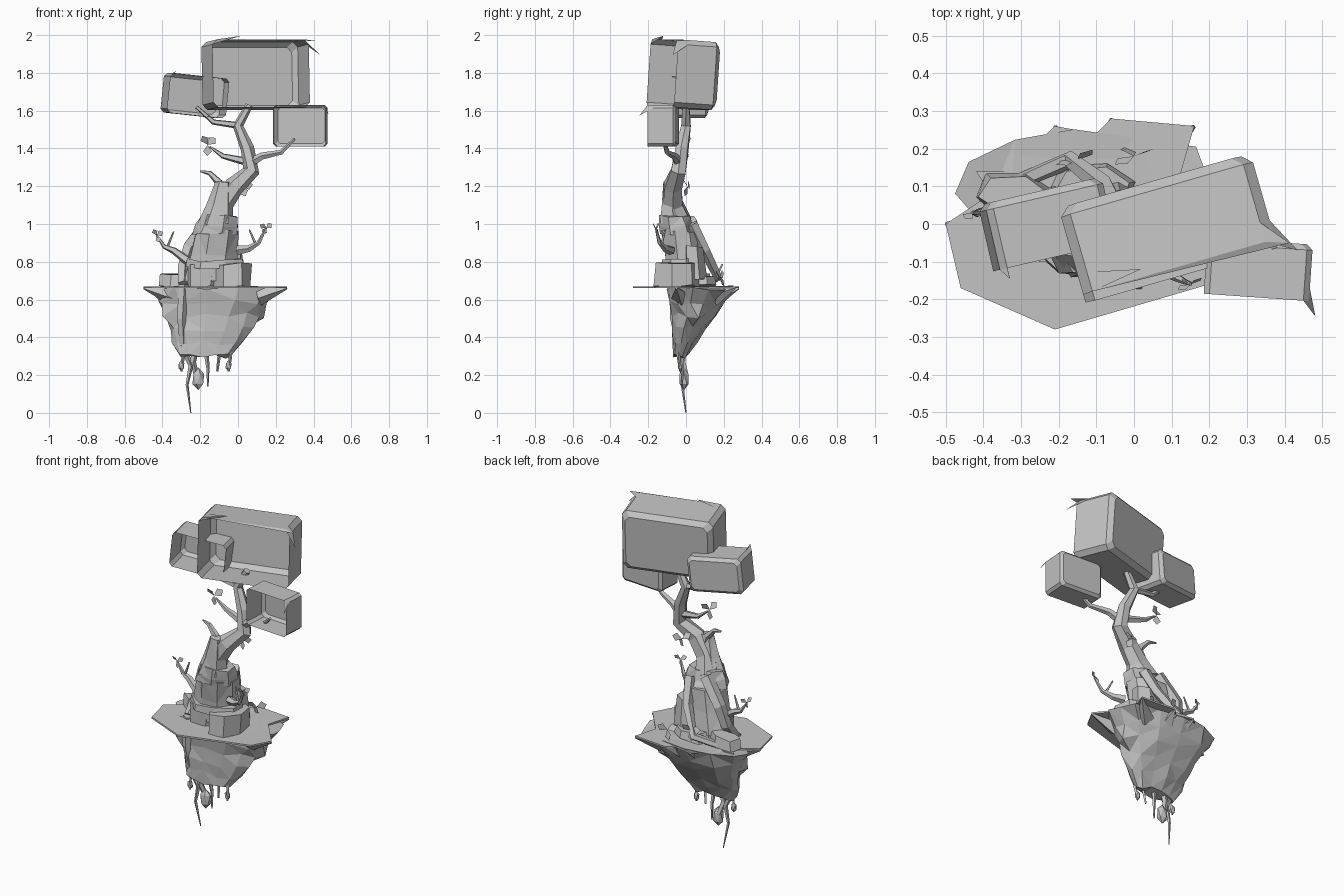
import bpy, bmesh, math, random
from mathutils import Vector, Matrix

random.seed(4)
cube = bpy.data.objects.get("Cube")
if cube:
    bpy.data.objects.remove(cube, do_unlink=True)

stone_grey = bpy.data.materials.new("stone grey")
stone_grey.use_nodes = True
stone_grey.diffuse_color = (.55, .55, .55, 1)
shader = stone_grey.node_tree.nodes["Principled BSDF"]
shader.inputs["Base Color"].default_value = stone_grey.diffuse_color


def finish(name, bm, matrix=Matrix(), closed=True):
    """Turn the working mesh into a named, coloured object."""
    if closed:
        bmesh.ops.recalc_face_normals(bm, faces=bm.faces)
    bm.transform(matrix)
    mesh = bpy.data.meshes.new(name)
    bm.to_mesh(mesh)
    bm.free()
    mesh.materials.append(stone_grey)
    bpy.context.collection.objects.link(bpy.data.objects.new(name, mesh))


def bridge(bm, rings, open_start=False):
    """Skin a list of equal point rings and cap the ends."""
    loops = [[bm.verts.new(point) for point in ring] for ring in rings]
    for low, high in zip(loops, loops[1:]):
        for i in range(len(low)):
            bm.faces.new((low[i - 1], low[i], high[i], high[i - 1]))
    if not open_start:
        bm.faces.new(reversed(loops[0]))
    bm.faces.new(loops[-1])
    return loops


def stone(name, bottom, top, levels=2, sides=7, jitter=.06, square=3):
    """Faceted rock between two boxes given as (centre, half width, half depth)."""
    rings = []
    turn = random.random()
    for level in range(levels):
        t = level / (levels - 1)
        centre = Vector(bottom[0]).lerp(Vector(top[0]), t)
        width = bottom[1] + (top[1] - bottom[1]) * t
        depth = bottom[2] + (top[2] - bottom[2]) * t
        ring = []
        for side in range(sides):
            angle = turn + math.tau * side / sides
            c, s = math.cos(angle), math.sin(angle)
            reach = random.uniform(1 - jitter, 1 + jitter)
            reach /= (abs(c) ** square + abs(s) ** square) ** (1 / square)
            lift = random.uniform(-jitter, jitter) / 6
            ring.append(centre + Vector((width * c * reach, depth * s * reach, lift)))
        rings.append(ring)
    bm = bmesh.new()
    bridge(bm, rings)
    if levels > 2:
        bmesh.ops.triangulate(bm, faces=bm.faces)
    finish(name, bm)


def limb(name, path, thick, thin, sides=5):
    """Tapered limb through a few points."""
    points = [Vector(point) for point in path]
    last = len(points) - 1
    rings = []
    for i, point in enumerate(points):
        along = (points[min(i + 1, last)] - points[max(i - 1, 0)]).normalized()
        side = along.cross(Vector((.1, 1, .2))).normalized()
        up = along.cross(side)
        radius = thick + (thin - thick) * i / last
        angles = [math.tau * k / sides for k in range(sides)]
        rings.append([point + radius * (math.cos(a) * side + math.sin(a) * up) for a in angles])
    bm = bmesh.new()
    bridge(bm, rings)
    finish(name, bm)


def bulb(name, centre, radius, height):
    """Small faceted nodule on a root."""
    bm = bmesh.new()
    bmesh.ops.create_icosphere(bm, subdivisions=1, radius=1)
    finish(name, bm, Matrix.Translation(centre) @ Matrix.Diagonal((radius, radius * .8, height, 1)))


def sprig(name, base, size=.06, count=3):
    """Folded diamond leaves fanning from one point."""
    bm = bmesh.new()
    for leaf in range(count):
        angle = math.tau * leaf / count + random.random()
        out = Vector((math.cos(angle), math.sin(angle * 2) / 2, math.sin(angle))).normalized() * size
        wide = out.cross(Vector((.3, 1, .2))).normalized() * size * .4
        root = Vector(base)
        middle = root + out * .6
        stem, left, tip, right = [bm.verts.new(p) for p in (root, middle + wide, root + out, middle - wide)]
        bm.faces.new((stem, left, tip))
        bm.faces.new((stem, tip, right))
    finish(name, bm, closed=False)


def crown(name, centre, size, cut, turns, spikes):
    """Chamfered shell, open at the front, with torn tips at its rim."""
    wide, deep, high = (side / 2 for side in size)

    def ring(y, inset):
        a, b = wide - inset, high - inset
        quarter = [(a - cut, b), (a, b - cut)]
        half = quarter + [(x, -z) for x, z in reversed(quarter)]
        return [(x, y, z) for x, z in half + [(-x, -z) for x, z in half]]

    bm = bmesh.new()
    front, back, _ = bridge(bm, [ring(-deep, 0), ring(deep - cut, 0), ring(deep, cut)], open_start=True)
    for corner, reach in spikes:
        here = front[corner]
        tip = bm.verts.new(here.co + Vector(reach))
        behind = bm.verts.new(here.co.lerp(back[corner].co, .25))
        bm.faces.new((here, tip, behind))
        bm.faces.new((front[corner - 1], tip, here))
    spin = Matrix()
    for axis, degrees in zip("ZYX", turns):
        spin = spin @ Matrix.Rotation(math.radians(degrees), 4, axis)
    finish(name, bm, Matrix.Translation(centre) @ spin, closed=False)


# Boxy foliage crowns
TOP_RIGHT, SIDE_RIGHT, FAR_TOP = 0, 1, 7
crown("large_crown", (.09, -.01, 1.79), (.53, .24, .36), .026, (16, 0, -4),
      [(TOP_RIGHT, (.06, -.02, -.01)), (SIDE_RIGHT, (.05, -.04, -.06)), (FAR_TOP, (.14, .02, .02))])
crown("right_crown", (-.23, 0, 1.68), (.32, .18, .21), .018, (13, 6, 0), [(FAR_TOP, (0, -.03, .01))])
crown("left_crown", (.33, -.12, 1.52), (.28, .15, .22), .015, (-4, 0, 0), [(SIDE_RIGHT, (.02, -.04, -.04))])

# Island: thin ground sheet with a jagged rim
rim = [(-.5, 0), (-.46, -.17), (-.21, -.28), (.2, -.16), (.26, -.05), (.12, .12),
       (.16, .26), (-.06, .28), (-.1, .24), (-.21, .26), (-.34, .14), (-.42, .14), (-.38, .08)]
bm = bmesh.new()
bridge(bm, [[(x, y, z) for x, y in rim] for z in (.66, .67)])
finish("ground_sheet", bm)

# Island underside and the shards torn from its rim
stone("island_underside", ((-.17, -.03, .3), .14, .04), ((-.12, .08, .66), .34, .17),
      levels=6, sides=13, jitter=.09, square=2.3)
middle = Vector((-.12, 0, .55))
for number, (x, y) in enumerate(rim):
    if y > -.1:
        edge = Vector((x, y, .66))
        limb(f"rim_shard_{number}", [middle.lerp(edge, t) for t in (.6, .8, 1)], .05, .005, sides=4)

# Stacked stones
stone("base_stone", ((-.03, -.05, .67), .1, .12), ((-.03, -.05, .79), .1, .11))
stone("low_stone", ((-.18, -.02, .67), .1, .09), ((-.17, -.02, .78), .11, .09), sides=6)
stone("base_ledge", ((-.12, -.03, .77), .16, .1), ((-.12, -.03, .81), .15, .1), sides=8)
stone("middle_stone", ((-.15, 0, .7), .14, .1), ((-.11, -.03, .96), .12, .1), levels=3, sides=8)
stone("upper_stone", ((-.12, -.04, .94), .12, .1), ((-.1, -.06, 1.04), .1, .08), levels=3)
stone("peak_stone", ((-.12, -.07, 1), .1, .07), ((-.08, -.09, 1.22), .04, .03), levels=3, sides=6)
stone("side_slab", ((-.32, .08, .67), .1, .06), ((-.32, .08, .73), .09, .05), sides=6)
stone("back_slab", ((-.11, .1, .67), .11, .06), ((-.11, .1, .72), .1, .05), sides=6)
stone("back_stone", ((-.06, .05, .7), .09, .06), ((-.05, .04, .88), .07, .05), sides=6)

# Trunk and branches
limb("trunk", [(-.12, -.03, 1), (-.09, -.07, 1.1), (-.02, -.07, 1.2), (.07, -.04, 1.28),
               (.05, -.02, 1.4), (0, 0, 1.52), (.06, 0, 1.63)], .07, .02, sides=6)
limb("left_branch", [(.06, -.04, 1.32), (.13, -.06, 1.36), (.23, -.1, 1.38), (.3, -.12, 1.45)], .026, .008)
limb("right_branch", [(.02, 0, 1.52), (-.13, 0, 1.54), (-.22, 0, 1.62)], .02, .01)
limb("leafy_branch", [(.05, -.03, 1.33), (-.08, 0, 1.36), (-.15, 0, 1.41)], .024, .005)
limb("stub_branch", [(-.07, -.08, 1.13), (-.1, -.07, 1.22), (-.15, -.06, 1.27), (-.2, -.05, 1.28)], .03, .005)

# Forked twigs and leaves
twigs = {"right": [(-.26, 0, .8), (-.34, .02, .86), (-.39, .03, .88), (-.43, .03, .94)],
         "left": [(0, -.08, .86), (.06, -.11, .87), (.11, -.14, .9), (.15, -.16, .98)]}
for side, path in twigs.items():
    limb(f"{side}_twig", path, .026, .005)
    knee = Vector(path[1])
    limb(f"{side}_twig_fork", [knee, knee.lerp(Vector(path[2]), .7), knee + Vector((0, 0, .1))], .014, .004)
    sprig(f"{side}_twig_leaves", path[-1], size=.04)
for place, spot in {"branch": (-.16, 0, 1.42), "trunk": (.02, .01, 1.2),
                    "ground": (-.15, .17, .75), "back": (0, .18, .72)}.items():
    sprig(f"{place}_leaves", spot)

# Roots wrapping the stones and hanging below
limb("wrapping_root", [(-.15, .02, 1.02), (-.26, .05, .88), (-.29, .03, .77), (-.29, -.05, .68)], .04, .03)
limb("back_root", [(-.05, .03, 1), (-.08, .1, .86), (-.17, .17, .72), (-.36, .09, .66)], .035, .02)
limb("front_root", [(-.29, -.06, .68), (-.3, -.06, .5), (-.29, -.03, .34), (-.25, -.02, .25),
                    (-.27, -.02, .15), (-.25, 0, 0)], .03, .003)
limb("bulb_root", [(-.22, -.02, .36), (-.24, -.02, .27), (-.22, 0, .2)], .02, .015)
bulb("root_bulb", (-.21, -.01, .18), .035, .06)
limb("thin_root", [(-.17, -.03, .33), (-.16, -.02, .24), (-.16, -.02, .14)], .015, .004)
for number, x in enumerate((-.3, -.11, -.05)):
    limb(f"short_root_{number}", [(x, -.04, .36), (x + .01, -.04, .3), (x, -.03, .22)], .013, .006, sides=4)
    if x != -.11:
        bulb(f"root_nodule_{number}", (x, -.03, .25), .018, .03)
